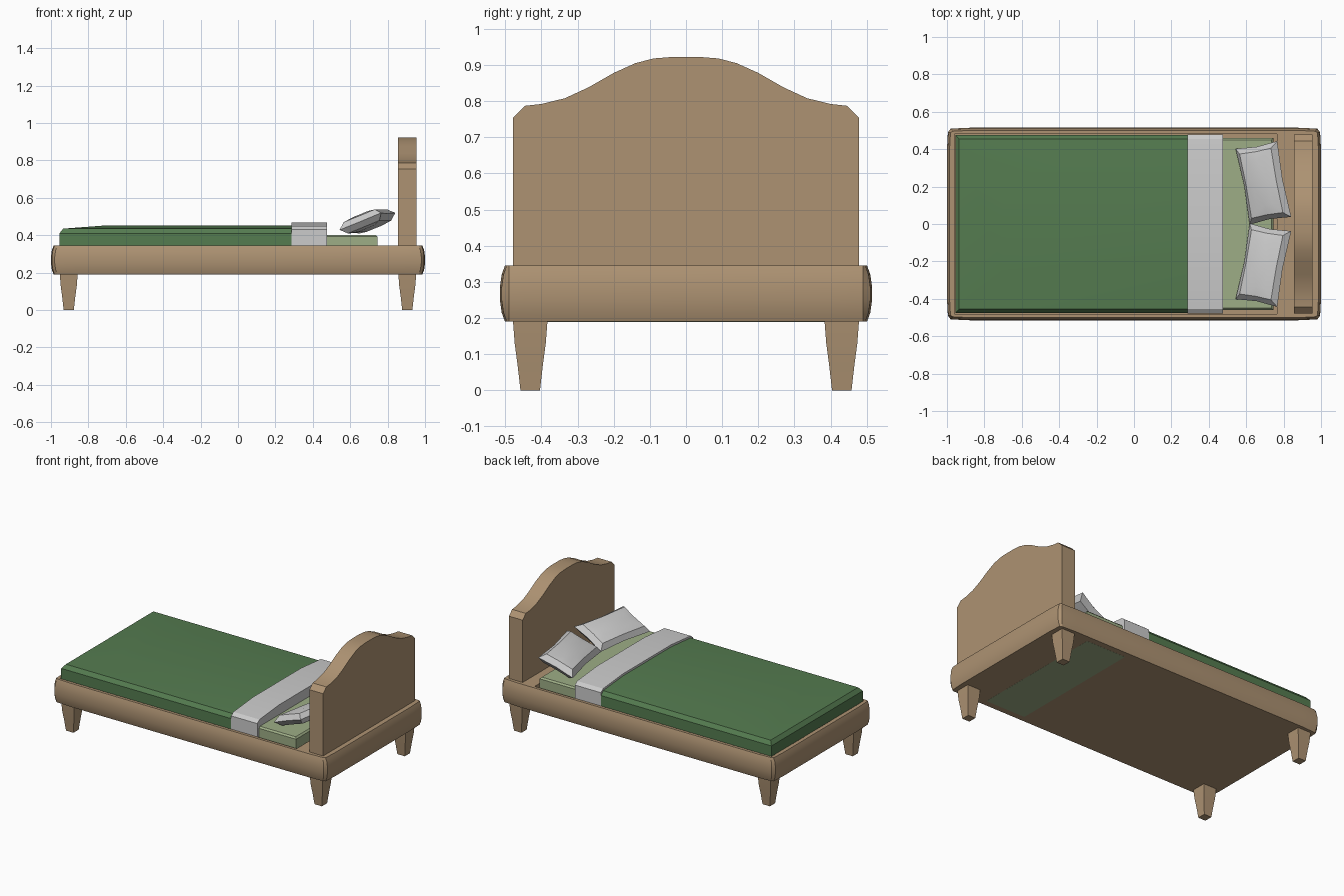
import bpy, bmesh, math
from mathutils import Matrix

if "Cube" in bpy.data.objects:
    bpy.data.objects.remove(bpy.data.objects["Cube"])


def material(name, rgb):
    m = bpy.data.materials.new(name)
    m.diffuse_color = (*rgb, 1)
    m.use_nodes = True
    m.node_tree.nodes["Principled BSDF"].inputs["Base Color"].default_value = m.diffuse_color
    return m


WOOD = material("wood", (0.42, 0.29, 0.17))
GREEN = material("blanket_green", (0.09, 0.20, 0.08))
PALE = material("sheet_green", (0.34, 0.42, 0.24))


def loft(name, rings, mat=None, smooth=None):
    """Skin a stack of equal-length point rings and cap both ends."""
    bm = bmesh.new()
    loops = [[bm.verts.new(p) for p in r] for r in rings]
    n = len(loops[0])
    for a, b in zip(loops, loops[1:]):
        for i in range(n):
            j = (i + 1) % n
            bm.faces.new((a[i], a[j], b[j], b[i]))
    bm.faces.new(loops[0][::-1])
    bm.faces.new(loops[-1])
    bmesh.ops.recalc_face_normals(bm, faces=bm.faces)
    me = bpy.data.meshes.new(name)
    bm.to_mesh(me)
    bm.free()
    ob = bpy.data.objects.new(name, me)
    bpy.context.collection.objects.link(ob)
    if mat:
        me.materials.append(mat)
    if smooth:
        bpy.ops.object.select_all(action='DESELECT')
        ob.select_set(True)
        bpy.context.view_layer.objects.active = ob
        bpy.ops.object.shade_smooth_by_angle(angle=math.radians(smooth))
    return ob


def rect(x0, x1, hy, z):
    return [(x0, -hy, z), (x1, -hy, z), (x1, hy, z), (x0, hy, z)]


def frame_ring(off, z):
    # rectangle with gently bowed sides and clipped corners
    q = [(1.0 - off, 0.40), (0.995 - off, 0.49), (0.98 - off, 0.51 - off), (0.87, 0.515 - off)]
    pts = q + [(-x, y) for x, y in q[::-1]]
    pts += [(-x, -y) for x, y in pts]
    return [(x, y, z) for x, y in pts]


# bed frame with bulging rails and a recess for the mattress
frame = loft("bed_frame", [frame_ring(o, z) for o, z in
             [(0.014, 0.19), (0.005, 0.215), (0, 0.25), (0, 0.285), (0.005, 0.32), (0.014, 0.345)]],
             WOOD)
cutter = loft("recess_cutter", [rect(-0.96, 0.765, 0.482, 0.25), rect(-0.96, 0.765, 0.482, 0.5)])
mod = frame.modifiers.new("recess", 'BOOLEAN')
mod.operation = 'DIFFERENCE'
mod.solver = 'EXACT'
mod.object = cutter
bpy.context.view_layer.objects.active = frame
bpy.ops.object.select_all(action='DESELECT')
frame.select_set(True)
bpy.ops.object.modifier_apply(modifier=mod.name)
bpy.data.objects.remove(cutter)
bpy.ops.object.shade_smooth_by_angle(angle=math.radians(30))

# headboard with arched top
half = [(0.478, 0.34), (0.478, 0.755), (0.445, 0.787), (0.40, 0.792), (0.335, 0.808), (0.27, 0.838),
        (0.20, 0.878), (0.14, 0.905), (0.09, 0.918), (0.04, 0.922)]
outline = half + [(-y, z) for y, z in half[::-1]]
loft("headboard", [[(x, y, z) for y, z in outline] for x in (0.855, 0.955)], WOOD, 30)

# tapered legs
for sx, end in ((1, "head"), (-1, "foot")):
    for sy, side in ((-1, "front"), (1, "back")):
        cx, cy = sx * 0.905, sy * 0.431
        rings = []
        for r, z in [(0.027, 0), (0.035, 0.07), (0.043, 0.13), (0.048, 0.195)]:
            rings.append([(cx + a * r, cy + b * r, z) for a, b in ((-1, -1), (1, -1), (1, 1), (-1, 1))])
        loft(f"{side}_{end}_leg", rings, WOOD, 30)

# mattress end showing at the pillows
loft("mattress", [rect(0.455, 0.745, 0.46, 0.1895), rect(0.455, 0.745, 0.46, 0.392),
                  rect(0.465, 0.735, 0.45, 0.402)], PALE)

# blanket with softened edge and slight crown
loft("blanket", [rect(-0.955, 0.30, 0.475, 0.26), rect(-0.955, 0.30, 0.475, 0.41),
                 rect(-0.935, 0.30, 0.455, 0.435), rect(-0.70, 0.30, 0.25, 0.453)], GREEN, 30)

# folded sheet band
side = [(0.478, 0.26), (0.478, 0.43), (0.455, 0.448), (0.25, 0.467)]
band = side + [(-y, z) for y, z in side[::-1]]
loft("folded_sheet", [[(x, y, z) for y, z in band] for x in (0.285, 0.475)], None, 30)


def pillow_ring(hx, hy, pinch, z):
    c = [(-hx, -hy), (0, -hy + pinch), (hx, -hy), (hx - pinch, 0),
         (hx, hy), (0, hy - pinch), (-hx, hy), (-hx + pinch, 0)]
    return [(x, y, z) for x, y in c]


# pair of leaning pillows
for s, name in ((1, "back_pillow"), (-1, "front_pillow")):
    ob = loft(name, [pillow_ring(0.045, 0.12, 0, -0.042), pillow_ring(0.092, 0.175, 0.004, -0.032),
                     pillow_ring(0.122, 0.206, 0.010, 0), pillow_ring(0.092, 0.175, 0.004, 0.032),
                     pillow_ring(0.045, 0.12, 0, 0.042)], None, 25)
    ob.data.transform(Matrix.Translation((0.692, s * 0.22, 0.474))
                      @ Matrix.Rotation(s * math.radians(10.5), 4, 'Z')
                      @ Matrix.Rotation(math.radians(-22), 4, 'Y'))
